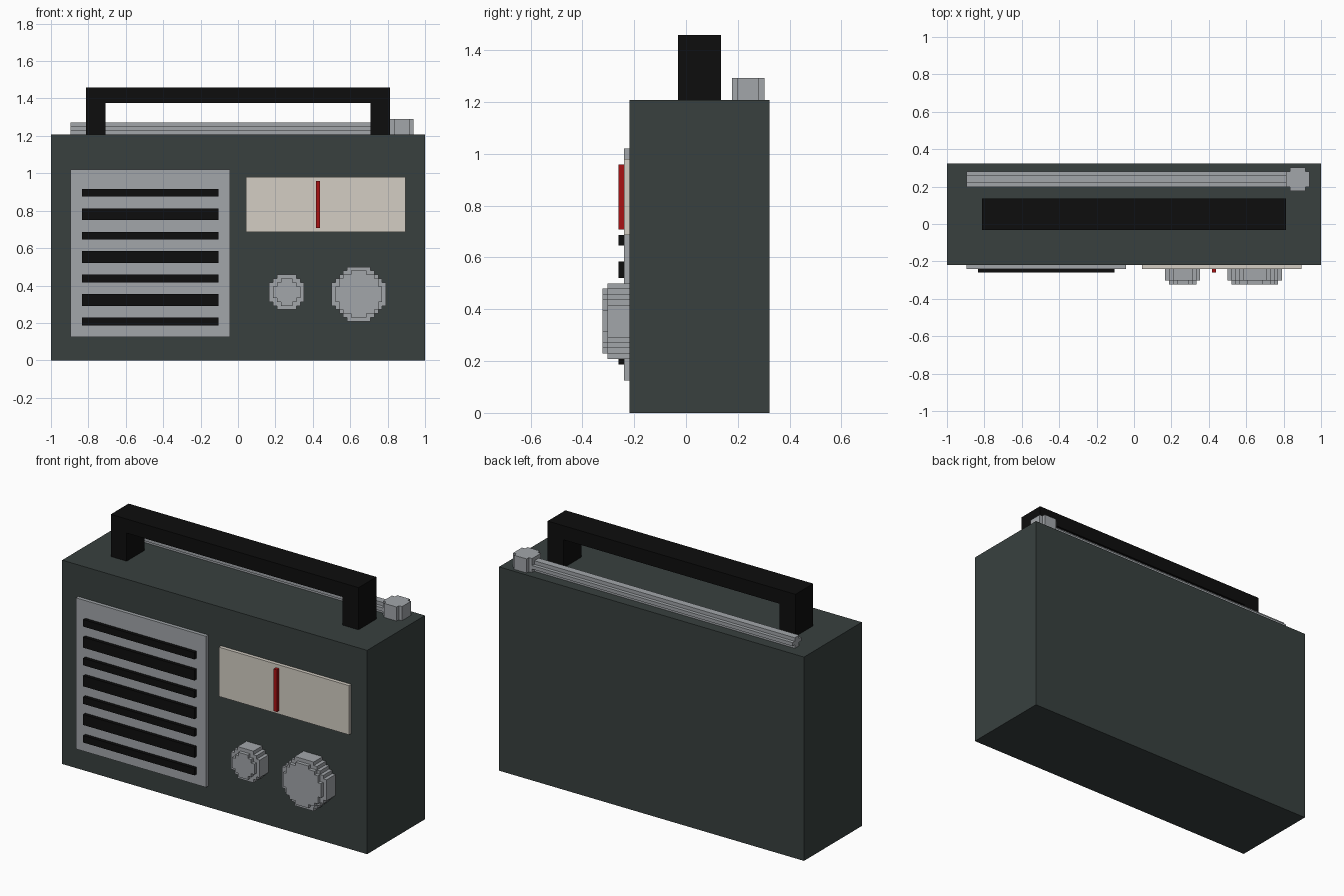
import bpy, bmesh, math

V = 1 / 48  # one block of the stepped grid; all sizes below are in blocks

if "Cube" in bpy.data.objects:
    bpy.data.objects.remove(bpy.data.objects["Cube"])


def material(name, rgb):
    linear = [((c / 255 + 0.055) / 1.055) ** 2.4 if c > 10 else c / 255 / 12.92 for c in rgb]
    mat = bpy.data.materials.new(name)
    mat.use_nodes = True
    mat.diffuse_color = (*linear, 1)
    mat.node_tree.nodes["Principled BSDF"].inputs["Base Color"].default_value = (*linear, 1)
    return mat


casing = material("dark grey green", (56, 64, 63))
silver = material("silver grey", (162, 166, 170))
cream = material("cream", (212, 206, 196))
black = material("black", (13, 13, 13))
red = material("red", (168, 18, 20))


def place(axis, u, v, depth):
    """Put a profile point into space, extruding along the given axis."""
    point = {"x": (depth, u, v), "y": (u, depth, v), "z": (u, v, depth)}[axis]
    return [c * V for c in point]


def build(name, mat, axis, layers):
    """Make one object from (profile, near, far) layers extruded along an axis."""
    bm = bmesh.new()
    for profile, near, far in layers:
        face = bm.faces.new([bm.verts.new(place(axis, u, v, near)) for u, v in profile])
        top = bmesh.ops.extrude_face_region(bm, geom=[face], use_keep_orig=True)["geom"]
        shift = place(axis, 0, 0, far - near)
        bmesh.ops.translate(bm, vec=shift, verts=[g for g in top if isinstance(g, bmesh.types.BMVert)])
    bmesh.ops.recalc_face_normals(bm, faces=bm.faces[:])
    mesh = bpy.data.meshes.new(name)
    bm.to_mesh(mesh)
    bm.free()
    mesh.materials.append(mat)
    obj = bpy.data.objects.new(name, mesh)
    bpy.context.collection.objects.link(obj)
    return obj


def rect(u0, u1, v0, v1):
    return [(u0, v0), (u1, v0), (u1, v1), (u0, v1)]


def stepped(widths, cu, base):
    """Symmetric stair-step outline from row widths, bottom row first."""
    side = []
    for i, w in enumerate(widths):
        if side and side[-1][0] == w / 2:
            side.pop()
        else:
            side.append((w / 2, base + i))
        side.append((w / 2, base + i + 1))
    return [(cu + h, v) for h, v in side] + [(cu - h, v) for h, v in reversed(side)]


def disc(size, cu, cv):
    """Stair-step circle that is a whole number of blocks across."""
    widths = []
    for i in range(size):
        offset = i + 0.5 - size / 2
        reach = math.sqrt(size * size / 4 - offset * offset)
        widths.append(sum(abs(j + 0.5 - size / 2) <= reach for j in range(size)))
    return stepped(widths, cu, cv - size / 2)


# Casing
FRONT, BACK, TOP = -10.5, 15.5, 58
build("casing", casing, "y", [(rect(-48, 48, 0, TOP), FRONT, BACK)])

# Speaker panel with alternating thin and thick slots
PLATE = FRONT - 1
build("speaker_panel", silver, "y", [(rect(-43, -2, 6, 49), PLATE, FRONT)])
slots = []
for i in range(7):
    bottom = 9 + 11 * (i // 2) + 5 * (i % 2)
    slots.append((rect(-40, -5, bottom, bottom + 2 + i % 2), PLATE - 1, PLATE))
build("speaker_slots", black, "y", slots)

# Tuning scale and its needle
build("tuning_scale", cream, "y", [(rect(2, 43, 33, 47), PLATE, FRONT)])
build("tuning_needle", red, "y", [(rect(20, 21, 34, 46), PLATE - 1, PLATE)])

# Knobs, each with a narrower front layer
for name, size, x, z in (("volume_knob", 9, 12.5, 17.5), ("tuning_knob", 14, 31, 17)):
    build(name, silver, "y", [(disc(size, x, z), FRONT - 4, FRONT),
                              (disc(size - 2, x, z), FRONT - 5, FRONT - 4)])

# Carrying handle
arch = [(-39, 58), (-39, 70), (39, 70), (39, 58), (34, 58), (34, 66), (-34, 66), (-34, 58)]
build("handle", black, "y", [(arch, -1.5, 6.5)])

# Folded aerial and its pivot
build("aerial_rod", silver, "x", [(stepped([2, 4, 2], 11.5, TOP), -43, 39)])
build("aerial_pivot", silver, "z", [(disc(6, 42, 11.5), TOP, TOP + 4)])
